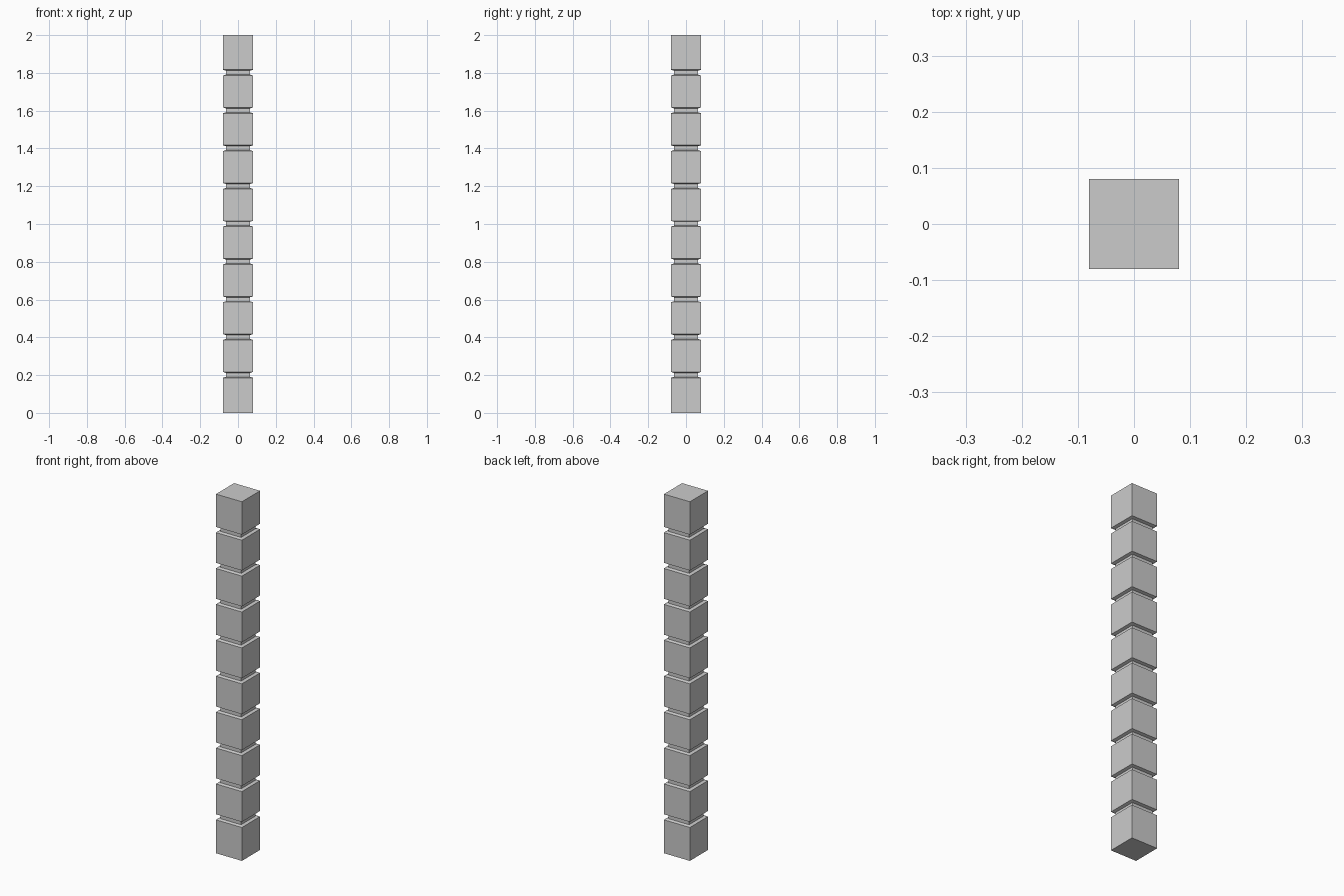
import bpy, bmesh

if "Cube" in bpy.data.objects:
    bpy.data.objects.remove(bpy.data.objects["Cube"])

HALF, NECK = 0.08, 0.064   # half widths of the blocks and of the grooves
HEIGHT, PITCH, GROOVES = 2.0, 0.2, 9

# side profile: full-width blocks split by shallow grooves with sloped lips
profile = [(HALF, 0.0)]
for i in range(1, GROOVES + 1):
    z = i * PITCH
    profile += [(HALF, z - 0.014), (NECK, z - 0.009),
                (NECK, z + 0.012), (HALF, z + 0.017)]
profile.append((HALF, HEIGHT))

# square column skinned from the profile rings
bm = bmesh.new()
rings = [[bm.verts.new((sx * r, sy * r, z))
          for sx, sy in ((-1, -1), (1, -1), (1, 1), (-1, 1))]
         for r, z in profile]
for low, high in zip(rings, rings[1:]):
    for k in range(4):
        n = (k + 1) % 4
        bm.faces.new((low[k], low[n], high[n], high[k]))
bm.faces.new(rings[0][::-1])
bm.faces.new(rings[-1])
bmesh.ops.recalc_face_normals(bm, faces=bm.faces)

mesh = bpy.data.meshes.new("grooved_post")
bm.to_mesh(mesh)
bm.free()
post = bpy.data.objects.new("grooved_post", mesh)
bpy.context.collection.objects.link(post)
